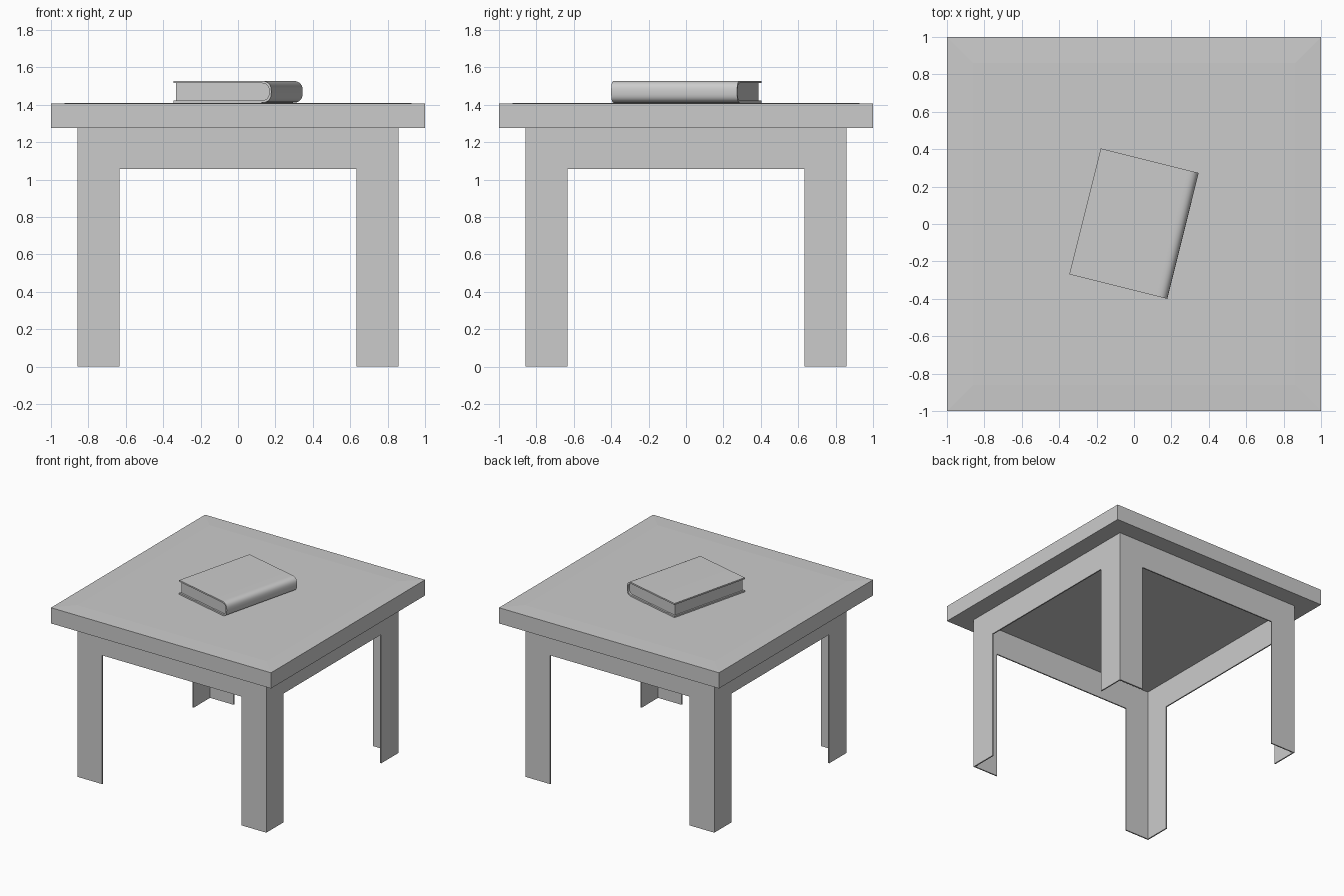
import bpy, bmesh, math
from mathutils import Matrix

if "Cube" in bpy.data.objects:
    bpy.data.objects.remove(bpy.data.objects["Cube"])


def finish(name, bm, smooth=False):
    bmesh.ops.remove_doubles(bm, verts=bm.verts, dist=1e-5)
    bmesh.ops.recalc_face_normals(bm, faces=bm.faces)
    me = bpy.data.meshes.new(name)
    bm.to_mesh(me)
    bm.free()
    ob = bpy.data.objects.new(name, me)
    bpy.context.collection.objects.link(ob)
    if smooth:
        bpy.ops.object.select_all(action='DESELECT')
        ob.select_set(True)
        bpy.context.view_layer.objects.active = ob
        bpy.ops.object.shade_smooth_by_angle(angle=math.radians(40))
    return ob


def extrude_profile(name, pts, half):
    """Extrude an (x, z) outline along y from -half to half."""
    bm = bmesh.new()
    a = [bm.verts.new((x, -half, z)) for x, z in pts]
    b = [bm.verts.new((x, half, z)) for x, z in pts]
    bm.faces.new(a)
    bm.faces.new(b[::-1])
    n = len(pts)
    for i in range(n):
        j = (i + 1) % n
        bm.faces.new((a[j], a[i], b[i], b[j]))
    return finish(name, bm, True)


# Table top: slab with a very slightly raised centre panel
Z0, Z_EDGE, Z_TOP = 1.277, 1.406, 1.411
bm = bmesh.new()
rings = []
for r, z in ((1, Z0), (1, Z_EDGE), (0.86, Z_TOP)):
    rings.append([bm.verts.new((sx * r, sy * r, z))
                  for sx, sy in ((-1, -1), (1, -1), (1, 1), (-1, 1))])
bm.faces.new(rings[0][::-1])
bm.faces.new(rings[2])
for lo, hi in zip(rings, rings[1:]):
    for i in range(4):
        j = (i + 1) % 4
        bm.faces.new((lo[i], lo[j], hi[j], hi[i]))
finish("table_top", bm)

# Apron and legs: four thin arched panels joined at the corners
R, INNER, ARCH = 0.858, 0.634, 1.058
bm = bmesh.new()
outline = [(-R, 0), (-INNER, 0), (-INNER, ARCH), (INNER, ARCH),
           (INNER, 0), (R, 0), (R, Z0), (-R, Z0)]
for k in range(4):
    rot = Matrix.Rotation(k * math.pi / 2, 3, 'Z')
    vs = [bm.verts.new((x, -R, z)) for x, z in outline]
    bmesh.ops.rotate(bm, verts=vs, matrix=rot)
    bm.faces.new(vs)
frame = finish("apron_and_legs", bm)
# make sure the sheet faces outwards before it is thickened inwards
if frame.data.polygons[0].normal.y > 0:
    frame.data.flip_normals()
mod = frame.modifiers.new("thickness", 'SOLIDIFY')
mod.thickness = 0.01
mod.offset = -1
mod.use_even_offset = True

# Book: rounded-spine cover and page block
HW, HL, H = 0.27, 0.347, 0.117
TC = 0.012


def spine(x_end, rx, rz, n=20):
    """Squarish half-round from top to bottom."""
    pts = []
    for i in range(n + 1):
        t = math.pi / 2 - math.pi * i / n
        c, s = math.cos(t), math.sin(t)
        pts.append((x_end - rx + rx * max(c, 0) ** 0.75,
                    math.copysign(abs(s) ** 0.75, s) * rz))
    return pts


h = H / 2
outer = spine(HW, 0.06, h)
inner = spine(HW - TC, 0.05, h - TC)
cover_pts = [(-HW, h)] + outer + [(-HW, -h), (-HW, TC - h)] + inner[::-1] + [(-HW, h - TC)]
page_pts = [(-HW + 0.012, h - TC)] + inner + [(-HW + 0.012, TC - h)]
for ob in (extrude_profile("book_cover", cover_pts, HL),
           extrude_profile("book_pages", page_pts, HL - 0.014)):
    ob.location = (0, 0.002, Z_TOP + h)
    ob.rotation_euler.z = math.radians(-14)
